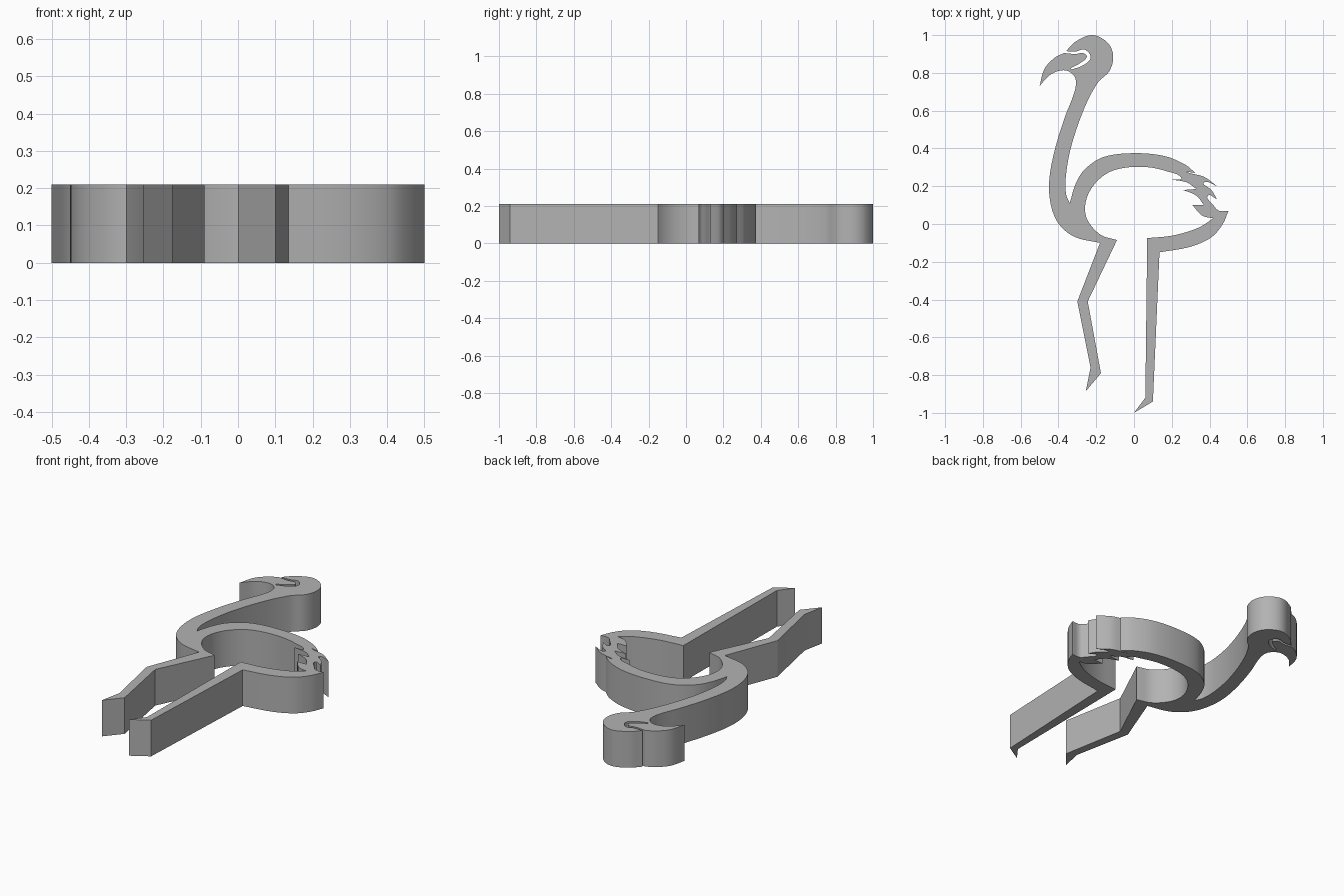
import bpy
import bmesh
import math
from mathutils import Vector

HEIGHT = 0.21
UNIT = 0.01          # outline points are written in hundredths

default_cube = bpy.data.objects.get("Cube")
if default_cube:
    bpy.data.objects.remove(default_cube, do_unlink=True)


def curved(points, steps=6):
    """Smooth run through the points; its two ends stay sharp corners."""
    knots = [Vector(point) for point in points]
    knots = [2 * knots[0] - knots[1]] + knots + [2 * knots[-1] - knots[-2]]
    run = []
    for before, start, end, after in zip(knots, knots[1:], knots[2:], knots[3:]):
        # centripetal-like tangents, limited by the length of the span
        span = (end - start).length
        leave = (end - before).normalized() * span
        arrive = (after - start).normalized() * span
        for step in range(steps):
            t = step / steps
            s = 1 - t
            run.append(start * s * s * (1 + 2 * t) + leave * t * s * s
                       + end * t * t * (3 - 2 * t) - arrive * t * t * s)
    return run + [knots[-2]]


def straight(points):
    """Run of straight edges with a sharp corner at every point."""
    return [Vector(point) for point in points]


def join_runs(runs):
    """Chain the runs into one closed loop without repeated points."""
    loop = []
    for point in (p for run in runs for p in run):
        if not loop or (point - loop[-1]).length > 0.05:
            loop.append(point)
    if (loop[0] - loop[-1]).length < 0.05:
        loop.pop()
    return loop


def make_material(name, colour):
    material = bpy.data.materials.new(name)
    material.use_nodes = True
    material.diffuse_color = colour
    shader = material.node_tree.nodes["Principled BSDF"]
    shader.inputs["Base Color"].default_value = colour
    return material


def extrude_outline(name, outline, height, material):
    """Raise a closed flat outline into a solid standing on the ground."""
    bm = bmesh.new()
    base = bm.faces.new([bm.verts.new((p.x * UNIT, p.y * UNIT, 0)) for p in outline])
    raised = bmesh.ops.extrude_face_region(bm, geom=[base], use_keep_orig=True)
    top_verts = [g for g in raised["geom"] if isinstance(g, bmesh.types.BMVert)]
    bmesh.ops.translate(bm, verts=top_verts, vec=(0, 0, height))
    bmesh.ops.recalc_face_normals(bm, faces=bm.faces[:])
    mesh = bpy.data.meshes.new(name)
    bm.to_mesh(mesh)
    bm.free()
    mesh.materials.append(material)
    solid = bpy.data.objects.new(name, mesh)
    bpy.context.collection.objects.link(solid)
    bpy.ops.object.select_all(action="DESELECT")
    solid.select_set(True)
    bpy.context.view_layer.objects.active = solid
    bpy.ops.object.shade_smooth_by_angle(angle=math.radians(30))
    return solid


# Crown of the head and the back of the neck
crown_and_nape = curved([(-36, 91.5), (-31, 96.5), (-22, 100), (-14, 96), (-11, 89),
                         (-13, 81), (-19, 75), (-26, 62), (-33, 42), (-36, 26),
                         (-36, 16), (-34, 11)])

# Back, from the base of the neck to the first feather
back = curved([(-34, 11), (-31, 21), (-26, 29), (-16, 35.5), (0, 37.5), (16, 36),
               (27, 31.5), (32.5, 27)])

# Outer tail feathers
outer_feathers = (curved([(32.5, 27), (28, 27.5), (37, 25), (44, 20)])
                  + curved([(44, 20), (37, 22), (41, 18), (44, 13)])
                  + curved([(44, 13), (39, 15), (42, 10), (45, 7), (50, 7)]))

# Underside of the belly, the long leg and the inner belly
belly = curved([(50, 7), (47, 0), (41, -7), (30, -12), (13.5, -15)])
standing_leg = straight([(13.5, -15), (10, -94), (0, -100), (6, -92), (7, -7.5)])
inner_belly = curved([(7, -7.5), (21, -6), (34, -2), (42, 3)])

# Inner tail feathers
inner_feathers = (curved([(42, 3), (36, 4.5), (31, 10)])
                  + straight([(31, 10), (37, 10)])
                  + curved([(37, 10), (33, 15), (26, 18)])
                  + straight([(26, 18), (33, 18.5)])
                  + curved([(33, 18.5), (28, 22), (20, 23.5)]))

# Inside of the back and chest
inner_body = curved([(20, 23.5), (25, 24.5), (17, 28), (8, 30), (-3, 30), (-13, 27.5),
                     (-21, 21), (-25.5, 12), (-25, 3), (-18, -5.5), (-9, -8.5)])

# Bent leg
bent_leg = straight([(-9, -8.5), (-24.5, -41), (-17.5, -79), (-25.5, -88.5),
                     (-23, -76), (-30, -41), (-18, -10)])

# Chest, front of the neck and the beak
chest_and_throat = curved([(-18, -10), (-31, -7), (-39, -1), (-43.5, 8), (-45, 21),
                           (-42.5, 37), (-37, 55.5), (-31.5, 70), (-31, 77), (-35, 81),
                           (-40, 81), (-45, 78.5), (-50, 73)])
beak_top = curved([(-50, 73), (-47.5, 82), (-42, 88), (-37, 90.5)])

# Thin hooked slot between the beak and the face
slot = (curved([(-37, 90.5), (-31, 90), (-27, 90.5), (-25, 88.5), (-28, 85.5), (-33.5, 82.5)])
        + curved([(-33, 81.8), (-27, 84), (-23, 88), (-26, 92.3), (-31, 91.3), (-36, 91.5)]))

grey = make_material("plain grey", (0.45, 0.45, 0.45, 1))
extrude_outline("wading_bird",
                join_runs([crown_and_nape, back, outer_feathers, belly, standing_leg,
                           inner_belly, inner_feathers, inner_body, bent_leg,
                           chest_and_throat, beak_top, slot]),
                HEIGHT, grey)
